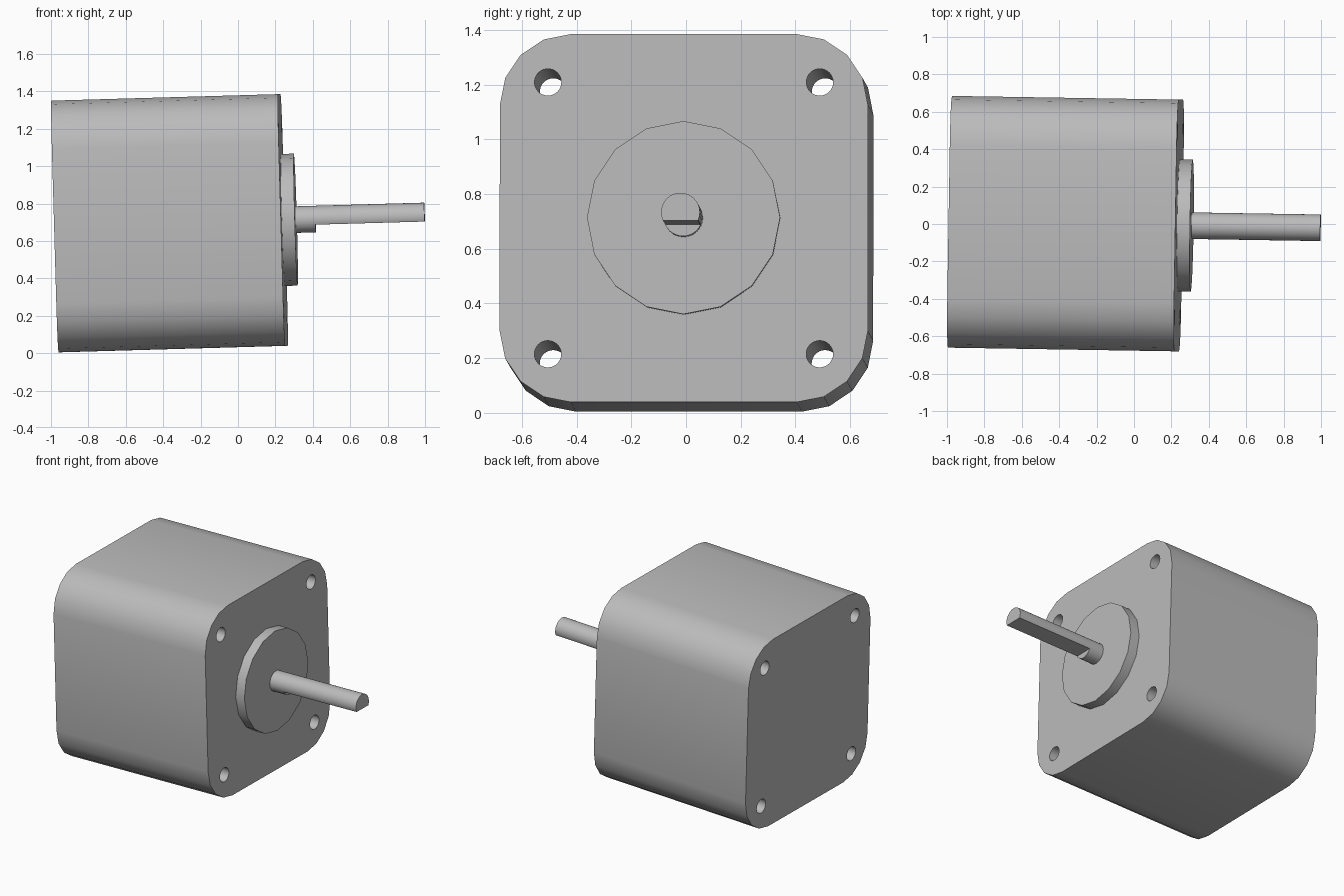
import bpy, bmesh, math
from mathutils import Matrix, Vector

cube = bpy.data.objects.get("Cube")
if cube:
    bpy.data.objects.remove(cube, do_unlink=True)

# Motor frame: origin at the front plate centre, x along the shaft, slightly tilted
FRAME = (Matrix.Translation((0.24, -0.008, 0.712))
         @ Matrix.Rotation(math.radians(-0.93), 4, 'Z')
         @ Matrix.Rotation(math.radians(-1.64), 4, 'Y'))

grey = bpy.data.materials.new("plain grey")
grey.use_nodes = True
COLOUR = (0.5, 0.5, 0.5, 1)
grey.diffuse_color = COLOUR
grey.node_tree.nodes["Principled BSDF"].inputs["Base Color"].default_value = COLOUR


def circle(radius, sides, cy=0, cz=0):
    """Points of a circle in the y-z plane, with one point at the top."""
    angles = [2 * math.pi * i / sides for i in range(sides)]
    return [(cy + radius * math.sin(a), cz + radius * math.cos(a)) for a in angles]


def rounded_square(half, radius, steps):
    points = []
    for corner in range(4):
        mid = math.pi / 4 + corner * math.pi / 2
        cy = math.copysign(half - radius, math.cos(mid))
        cz = math.copysign(half - radius, math.sin(mid))
        for i in range(steps + 1):
            a = (corner + i / steps) * math.pi / 2
            points.append((cy + radius * math.cos(a), cz + radius * math.sin(a)))
    return points


def prism(name, profile, x0, x1):
    """Extrude a y-z profile along the shaft axis."""
    bm = bmesh.new()
    base = bm.faces.new([bm.verts.new((x0, y, z)) for y, z in profile])
    moved = bmesh.ops.extrude_face_region(bm, geom=[base], use_keep_orig=True)["geom"]
    verts = [v for v in moved if isinstance(v, bmesh.types.BMVert)]
    bmesh.ops.translate(bm, verts=verts, vec=Vector((x1 - x0, 0, 0)))
    bmesh.ops.recalc_face_normals(bm, faces=bm.faces)
    mesh = bpy.data.meshes.new(name)
    bm.to_mesh(mesh)
    bm.free()
    mesh.materials.append(grey)
    obj = bpy.data.objects.new(name, mesh)
    bpy.context.collection.objects.link(obj)
    obj.matrix_world = FRAME
    return obj


def activate(obj):
    bpy.ops.object.select_all(action='DESELECT')
    obj.select_set(True)
    bpy.context.view_layer.objects.active = obj


def cut(obj, cutter):
    """Subtract the cutter, then discard it."""
    cutter.hide_render = True
    bpy.context.view_layer.update()
    activate(obj)
    mod = obj.modifiers.new("cut", 'BOOLEAN')
    mod.operation = 'DIFFERENCE'
    mod.solver = 'EXACT'
    mod.object = cutter
    bpy.ops.object.modifier_apply(modifier=mod.name)
    bpy.data.objects.remove(cutter, do_unlink=True)


# Housing with four through holes
housing = prism("housing", rounded_square(0.673, 0.26, 4), -1.213, 0)
for sy in (-1, 1):
    for sz in (-1, 1):
        cut(housing, prism("hole_cutter", circle(0.049, 32, sy * 0.497, sz * 0.497), -1.4, 0.2))

# Raised round boss on the front plate
boss = prism("front_boss", circle(0.353, 16), -0.01, 0.069)

# Shaft: short round root, then a long section with a flat underside
shaft = prism("shaft", circle(0.071, 32), 0.05, 0.758)
flat = [(-0.1, -0.1), (0.1, -0.1), (0.1, -0.03), (-0.1, -0.03)]
cut(shaft, prism("flat_cutter", flat, 0.175, 0.9))

for part in (housing, boss, shaft):
    activate(part)
    bpy.ops.object.shade_smooth_by_angle(angle=math.radians(30))
